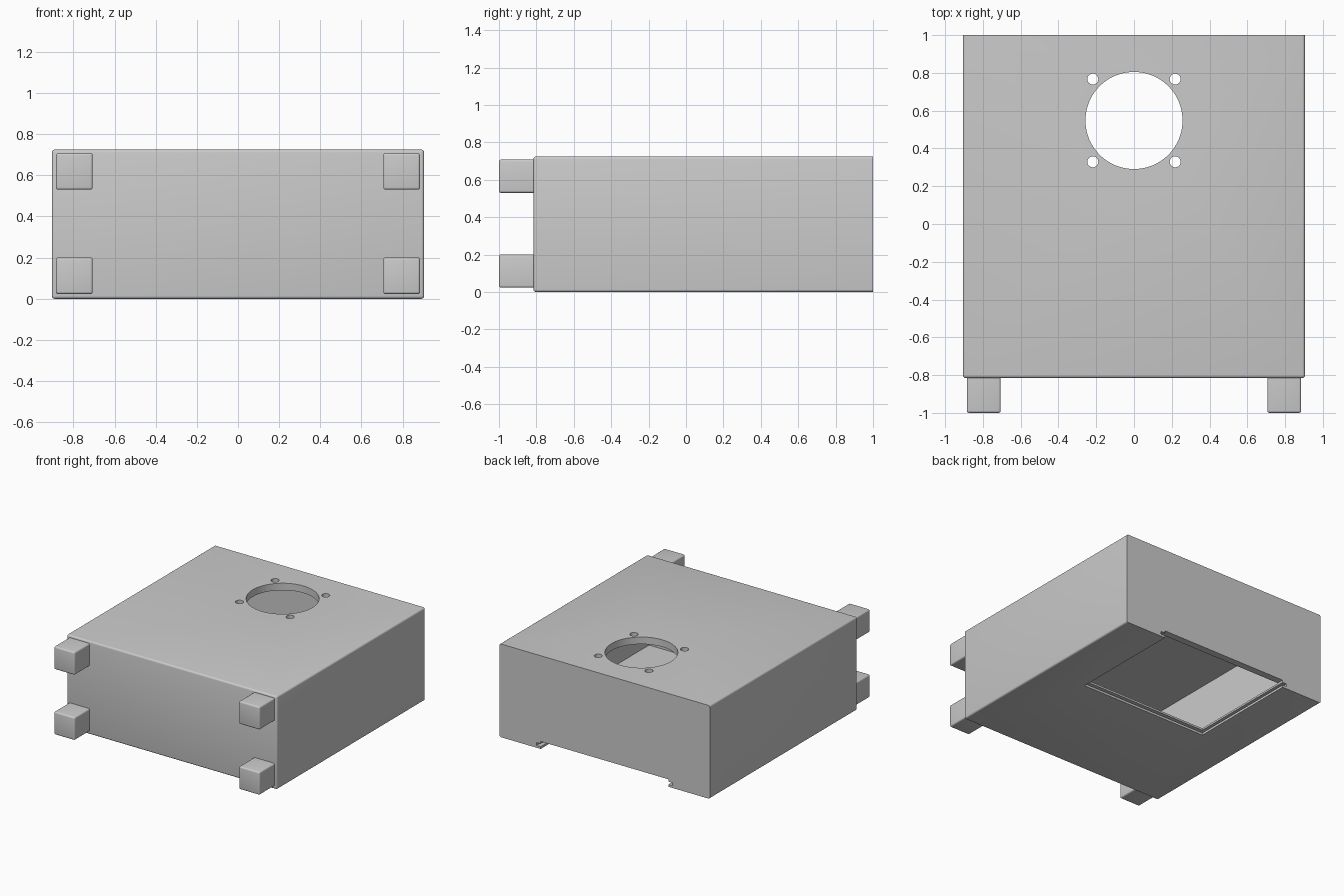
import bpy, bmesh, math
from mathutils import Vector

if "Cube" in bpy.data.objects:
    bpy.data.objects.remove(bpy.data.objects["Cube"])

grey = bpy.data.materials.new("light_grey")
grey.use_nodes = True
GREY = (0.6, 0.6, 0.6, 1)
grey.diffuse_color = GREY
grey.node_tree.nodes["Principled BSDF"].inputs["Base Color"].default_value = GREY


def finish(bm, name):
    me = bpy.data.meshes.new(name)
    bm.to_mesh(me)
    bm.free()
    me.materials.append(grey)
    ob = bpy.data.objects.new(name, me)
    bpy.context.collection.objects.link(ob)
    return ob


def box(name, lo, hi, radius=0):
    """Box between two corners; rounds every edge that is not on the back face."""
    lo, hi = Vector(lo), Vector(hi)
    bm = bmesh.new()
    bmesh.ops.create_cube(bm, size=1)
    for v in bm.verts:
        v.co = (lo + hi) / 2 + v.co * (hi - lo)
    if radius:
        edges = [e for e in bm.edges if any(v.co.y < hi.y - 1e-4 for v in e.verts)]
        bmesh.ops.bevel(bm, geom=edges, offset=radius, segments=4, profile=0.5, affect='EDGES')
    return finish(bm, name)


def cylinder(name, x, y, z, radius, depth, sides):
    bm = bmesh.new()
    bmesh.ops.create_cone(bm, cap_ends=True, segments=sides, radius1=radius,
                          radius2=radius, depth=depth)
    bmesh.ops.translate(bm, verts=bm.verts, vec=(x, y, z))
    return finish(bm, name)


def activate(ob):
    bpy.ops.object.select_all(action='DESELECT')
    ob.select_set(True)
    bpy.context.view_layer.objects.active = ob


def cut(ob, cutter):
    cutter.hide_render = True
    mod = ob.modifiers.new("cut", 'BOOLEAN')
    mod.operation, mod.solver, mod.object = 'DIFFERENCE', 'EXACT', cutter
    activate(ob)
    bpy.ops.object.modifier_apply(modifier=mod.name)
    bpy.data.objects.remove(cutter)


def smooth(ob):
    activate(ob)
    bpy.ops.object.shade_smooth_by_angle(angle=math.radians(35))


W, FRONT, BACK, H, T = 0.905, -0.815, 1.0, 0.725, 0.055

# Hollow housing
housing = box("housing", (-W, FRONT, 0), (W, BACK, H), 0.014)
cut(housing, box("cavity", (-W + T, FRONT + T, T), (W - T, BACK - T, H - T)))

# Hatch opening in the floor, running out of the back, with a wider lid groove
cut(housing, box("hatch", (-0.55, 0.105, -0.1), (0.55, 1.1, T + 0.003)))
cut(housing, box("lid_groove", (-0.585, 0.075, 0.018), (0.585, 1.1, 0.04)))

# Fan opening with four screw holes
FAN_Y = 0.548
cut(housing, cylinder("fan_hole", 0, FAN_Y, H, 0.257, 0.3, 96))
for sx in (-1, 1):
    for sy in (-1, 1):
        cut(housing, cylinder("screw_hole", sx * 0.218, FAN_Y + sy * 0.219, H, 0.029, 0.3, 32))
smooth(housing)

# Four square feet on the front
for side, x in (("right", -0.885), ("left", 0.706)):
    for level, z in (("lower", 0.023), ("upper", 0.53)):
        smooth(box(f"{side}_{level}_foot", (x, -1, z), (x + 0.179, FRONT + 0.002, z + 0.178), 0.012))
